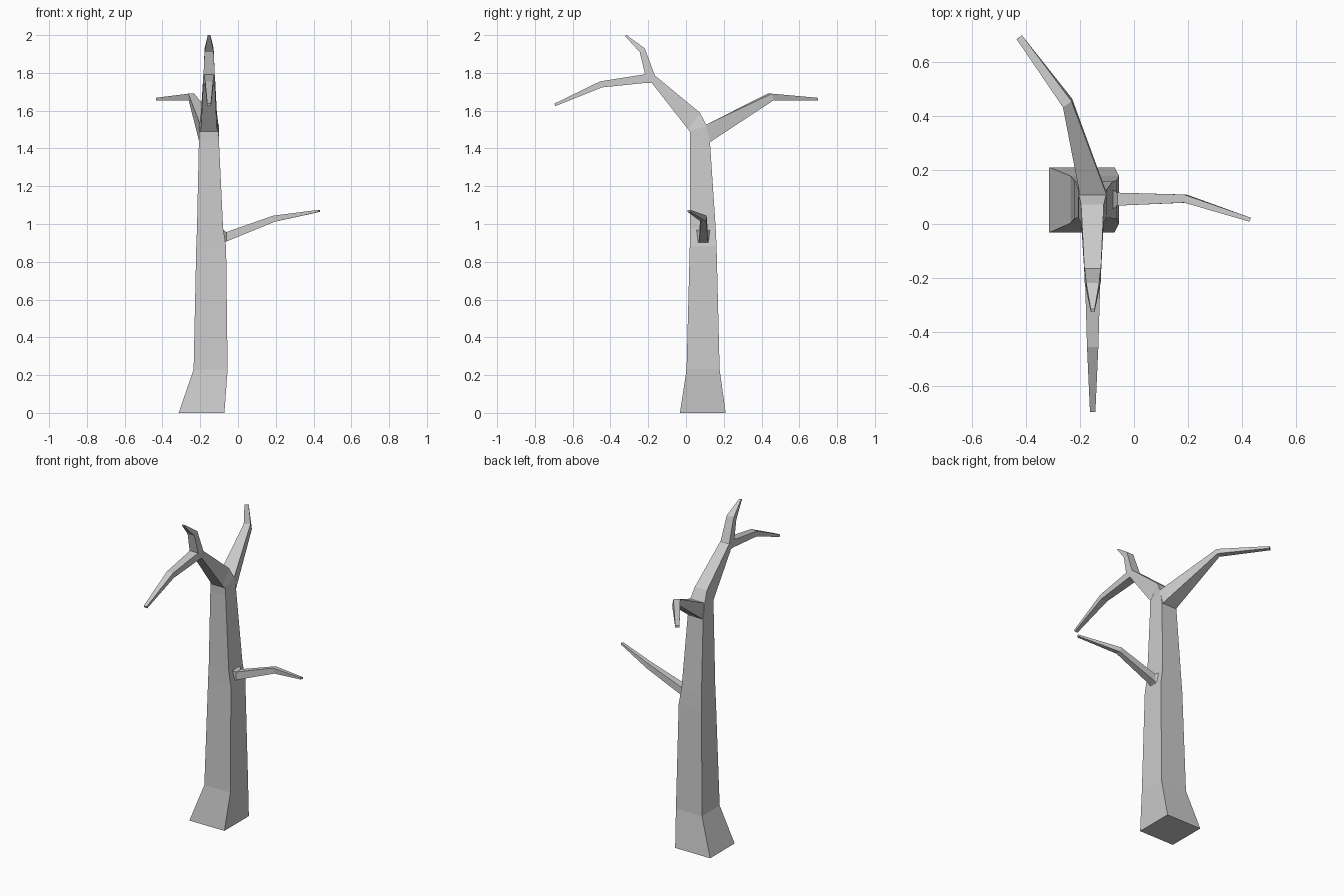
import bpy
from mathutils import Vector


def loft(name, sections, cap_start=False):
    """Four-sided tube; each section is (low point, high point, half-width vector)."""
    verts, faces = [], []
    for lo, hi, w in sections:
        lo, hi, w = Vector(lo), Vector(hi), Vector(w)
        verts += [lo - w, lo + w, hi + w, hi - w]
    n = len(sections)
    for s in range(n - 1):
        a = s * 4
        for i in range(4):
            j = (i + 1) % 4
            faces.append((a + i, a + j, a + 4 + j, a + 4 + i))
    if cap_start:
        faces.append((3, 2, 1, 0))
    e = (n - 1) * 4
    faces.append((e, e + 1, e + 2, e + 3))
    me = bpy.data.meshes.new(name)
    me.from_pydata(verts, [], faces)
    me.update()
    ob = bpy.data.objects.new(name, me)
    bpy.context.collection.objects.link(ob)
    return ob


def yz_section(cx, half, lo, hi):
    """Section lying in the side profile, given as (y, z) low and high points."""
    return (cx, *lo), (cx, *hi), (half, 0, 0)


# Trunk with flared foot, bending forward into the main limb
loft("trunk", [
    yz_section(-0.193, 0.121, (-0.032, 0), (0.21, 0)),
    yz_section(-0.145, 0.09, (0.003, 0.23), (0.178, 0.23)),
    yz_section(-0.142, 0.079, (0.02, 0.88), (0.162, 0.88)),
    yz_section(-0.148, 0.069, (0.021, 0.98), (0.157, 0.98)),
    yz_section(-0.154, 0.053, (0.022, 1.44), (0.127, 1.43)),
    yz_section(-0.154, 0.051, (0.02, 1.49), (0.11, 1.52)),
    yz_section(-0.154, 0.042, (0.01, 1.503), (0.073, 1.59)),
    yz_section(-0.153, 0.031, (-0.18, 1.745), (-0.163, 1.785)),
], cap_start=True)

# Fork of the main limb: drooping twig and rising twig
loft("front_twig", [
    yz_section(-0.153, 0.031, (-0.175, 1.748), (-0.163, 1.785)),
    yz_section(-0.153, 0.028, (-0.215, 1.747), (-0.215, 1.793)),
    yz_section(-0.153, 0.021, (-0.445, 1.723), (-0.455, 1.755)),
    yz_section(-0.153, 0.01, (-0.692, 1.624), (-0.697, 1.637)),
])
loft("upper_twig", [
    yz_section(-0.153, 0.03, (-0.215, 1.785), (-0.163, 1.78)),
    yz_section(-0.153, 0.024, (-0.245, 1.91), (-0.218, 1.93)),
    yz_section(-0.153, 0.007, (-0.325, 1.998), (-0.315, 2.0)),
])

# Back branch, swinging to the left
loft("back_branch", [
    ((-0.154, 0.122, 1.43), (-0.15, 0.105, 1.525), (0.05, 0.0, 0)),
    ((-0.245, 0.453, 1.655), (-0.247, 0.443, 1.69), (0.016, 0.011, 0)),
    ((-0.425, 0.692, 1.655), (-0.425, 0.692, 1.668), (0.01, 0.007, 0)),
])

# Side branch with short collar
loft("side_branch", [
    ((-0.09, 0.09, 0.885), (-0.09, 0.09, 0.978), (0, 0.045, 0)),
    ((-0.062, 0.092, 0.907), (-0.062, 0.092, 0.957), (0, 0.024, 0)),
    ((0.195, 0.094, 1.012), (0.185, 0.094, 1.044), (0, 0.015, 0)),
    ((0.43, 0.016, 1.064), (0.43, 0.016, 1.075), (0.003, 0.007, 0)),
])
